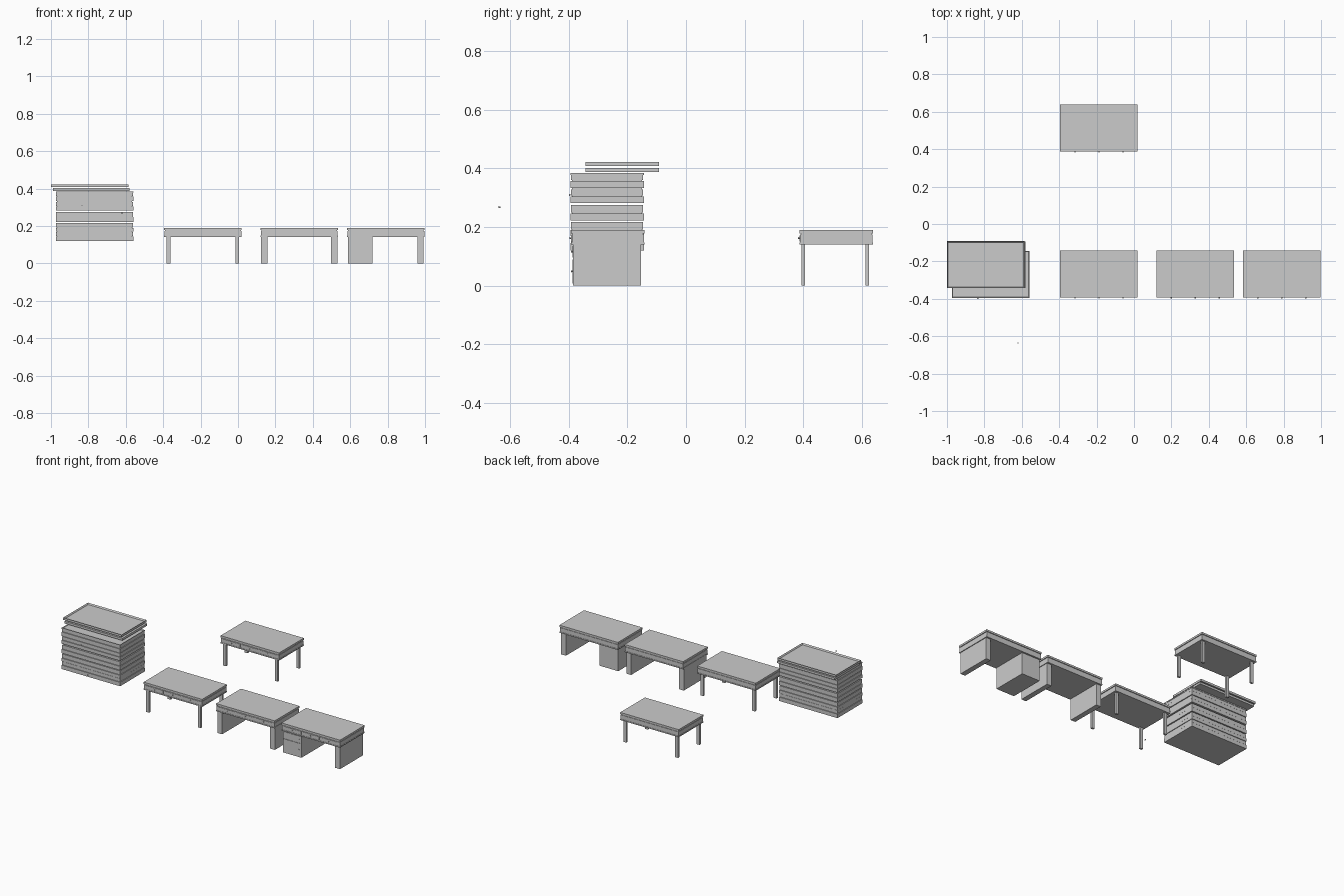
import bpy, bmesh, math
from mathutils import Matrix, Vector

if "Cube" in bpy.data.objects:
    bpy.data.objects.remove(bpy.data.objects["Cube"])


def box(name, x0, x1, y0, y1, z0, z1):
    bm = bmesh.new()
    m = Matrix.Translation(((x0 + x1) / 2, (y0 + y1) / 2, (z0 + z1) / 2))
    bmesh.ops.create_cube(bm, size=1, matrix=m @ Matrix.Diagonal((x1 - x0, y1 - y0, z1 - z0, 1)))
    me = bpy.data.meshes.new(name)
    bm.to_mesh(me)
    bm.free()
    ob = bpy.data.objects.new(name, me)
    bpy.context.collection.objects.link(ob)
    return ob


def knob(name, x, y, z):
    bm = bmesh.new()
    m = Matrix.Translation((x, y, z)) @ Matrix.Rotation(math.pi / 2, 4, 'X')
    bmesh.ops.create_cone(bm, cap_ends=True, segments=12, radius1=0.0025, radius2=0.0035,
                          depth=0.006, matrix=m)
    me = bpy.data.meshes.new(name)
    bm.to_mesh(me)
    bm.free()
    bpy.context.collection.objects.link(bpy.data.objects.new(name, me))


def tray(name, x0, x1, y0, y1, z0, z1, rim, floor):
    # slab whose top face is inset and sunk to leave a thin rim
    ob = box(name, x0, x1, y0, y1, z0, z1)
    bm = bmesh.new()
    bm.from_mesh(ob.data)
    top = max(bm.faces, key=lambda f: f.calc_center_median().z)
    bmesh.ops.inset_region(bm, faces=[top], thickness=rim)
    for v in top.verts:
        v.co.z = floor
    bm.to_mesh(ob.data)
    bm.free()


W, D = 0.415, 0.25


def table_top(name, x, y, drawers):
    # overhanging top, shadow gap, apron with bottom moulding
    box(name + "_top", x, x + W, y, y + D, 0.178, 0.19)
    box(name + "_neck", x + .005, x + W - .005, y + .005, y + D - .005, 0.173, 0.178)
    box(name + "_apron", x + .002, x + W - .002, y + .002, y + D - .002, 0.148, 0.174)
    box(name + "_moulding", x, x + W, y, y + D, 0.141, 0.148)
    # drawer fronts and knobs
    w = (W - 0.03) / drawers
    for i in range(drawers):
        a = x + 0.015 + i * w
        box(name + "_drawer", a + .004, a + w - .004, y - .0005, y + .01, 0.151, 0.172)
        knob(name + "_knob", a + w / 2, y - .003, 0.162)


def four_legs(name, x, y):
    for lx in (x + 0.014, x + W - 0.034):
        for ly in (y + 0.006, y + D - 0.026):
            box(name + "_leg", lx, lx + 0.02, ly, ly + 0.013, 0, 0.142)


# writing tables on four legs, front and back
for nm, y in (("front_table", -0.392), ("back_table", 0.388)):
    table_top(nm, -0.395, y, 3)
    four_legs(nm, -0.395, y)

# desk with two side panels
table_top("panel_desk", 0.12, -0.392, 3)
for px in (0.123, 0.497):
    box("panel_desk_side", px, px + 0.034, -0.385, -0.153, 0, 0.142)

# desk with a drawer cabinet and one side panel
table_top("cabinet_desk", 0.583, -0.392, 3)
box("cabinet_desk_side", 0.959, 0.993, -0.385, -0.153, 0, 0.142)
box("drawer_cabinet", 0.588, 0.72, -0.385, -0.153, 0, 0.142)
for z0, z1 in ((0.008, 0.09), (0.096, 0.136)):
    box("cabinet_drawer", 0.594, 0.714, -0.388, -0.38, z0, z1)
    knob("cabinet_knob", 0.704, -0.39, (z0 + z1) / 2)

# stack of loose table frames with shadow gaps
SX0, SX1, SY0, SY1 = -0.974, -0.56, -0.395, -0.144
layers = [(.12, .145), (.147, .168), (.17, .19), (.192, .217), (.222, .247),
          (.249, .275), (.283, .305), (.307, .329), (.333, .358), (.36, .378)]
for i, (a, b) in enumerate(layers):
    s = 0.002 if i % 2 else 0
    box("stacked_frame", SX0 + s, SX1 - s, SY0 + s, SY1 - s, a, b)
    if i < len(layers) - 1 and layers[i + 1][0] - b < 0.005:
        box("stack_neck", SX0 + .006, SX1 - .006, SY0 + .006, SY1 - .006, b, layers[i + 1][0])
tray("stack_cap", SX0, SX1, SY0, SY1, 0.378, 0.385, 0.005, 0.38)
knob("stack_knob", -0.835, SY0 - .002, 0.31)

# two loose tops floating above the stack, and a loose knob
box("loose_lower_top", -0.99, -0.58, -0.343, -0.093, 0.388, 0.402)
tray("loose_upper_top", -1.0, -0.585, -0.343, -0.092, 0.409, 0.423, 0.008, 0.414)
knob("loose_knob", -0.62, -0.637, 0.268)
